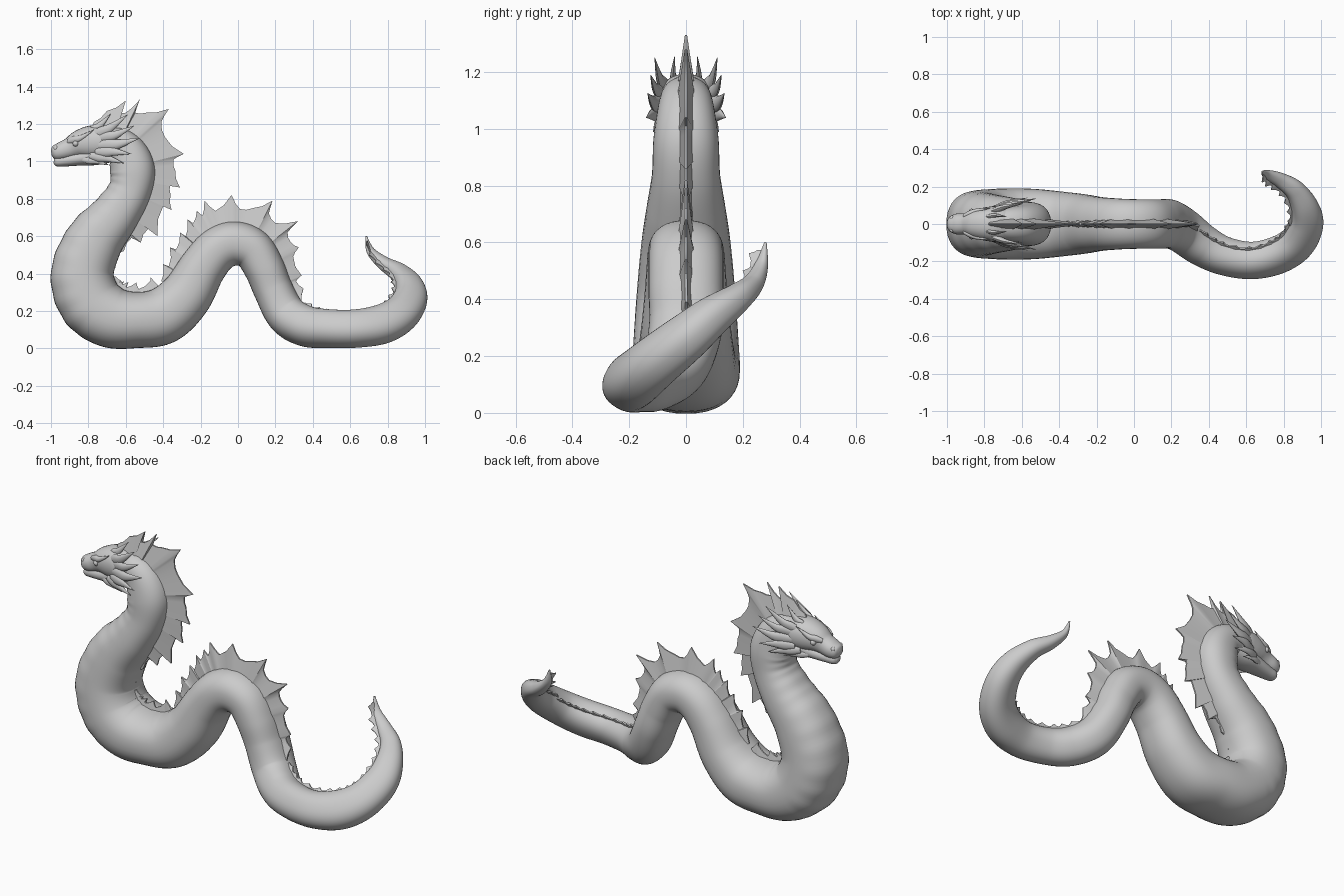
import bpy, bmesh, math
from mathutils import Vector

if "Cube" in bpy.data.objects:
    bpy.data.objects.remove(bpy.data.objects["Cube"])


def spline(rows, steps):
    """Catmull-Rom through rows of (x, y, z, r_back, r_side)."""
    pts = [rows[0]] + list(rows) + [rows[-1]]
    out = []
    for i in range(1, len(pts) - 2):
        for k in range(steps):
            t = k / steps
            out.append([0.5 * (2 * b + (c - a) * t + (2 * a - 5 * b + 4 * c - d) * t * t
                               + (3 * b - a - 3 * c + d) * t ** 3)
                        for a, b, c, d in zip(*pts[i - 1:i + 3])])
    out.append(list(rows[-1]))
    return out


def frames(rows):
    """Position, back direction, side direction and radii along a path."""
    P = [Vector(r[:3]) for r in rows]
    S = Vector((0, 1, 0))
    out = []
    for i, r in enumerate(rows):
        T = (P[min(i + 1, len(P) - 1)] - P[max(i - 1, 0)]).normalized()
        S = (S - T * S.dot(T)).normalized()
        out.append((P[i], T.cross(S), S, max(r[3], 0.001), max(r[4], 0.001)))
    return out


def tube(bm, fr, sides=12, power=2.0, ribs=None):
    """Loft superellipse rings along the frames."""
    rings = []
    for i, (p, n, s, rn, rs) in enumerate(fr):
        ring = []
        for k in range(sides):
            a = 2 * math.pi * k / sides
            c, d = math.cos(a), math.sin(a)
            u = math.copysign(abs(c) ** (2 / power), c)
            v = math.copysign(abs(d) ** (2 / power), d)
            g = 1.0
            if ribs and ribs[0] < i < ribs[1] and u < -0.3:
                g += 0.012 * math.sin(i * math.pi / 2.5) * (-u)
            ring.append(bm.verts.new(p + n * (rn * u * g) + s * (rs * v * g)))
        rings.append(ring)
    for a, b in zip(rings, rings[1:]):
        for k in range(sides):
            j = (k + 1) % sides
            bm.faces.new((a[k], a[j], b[j], b[k]))
    bm.faces.new(rings[0])
    bm.faces.new(rings[-1])


def finish(bm, name, angle=50):
    bmesh.ops.remove_doubles(bm, verts=bm.verts, dist=0.0002)
    bmesh.ops.recalc_face_normals(bm, faces=bm.faces)
    me = bpy.data.meshes.new(name)
    bm.to_mesh(me)
    bm.free()
    ob = bpy.data.objects.new(name, me)
    bpy.context.collection.objects.link(ob)
    bpy.ops.object.select_all(action='DESELECT')
    ob.select_set(True)
    bpy.context.view_layer.objects.active = ob
    bpy.ops.object.shade_smooth_by_angle(angle=math.radians(angle))
    return ob


# Body: neck, chest loop and hump lie in the y = 0 plane, the tail curls round
trunk = [(-.80, 1.09, .06, .06), (-.70, 1.10, .085, .085), (-.61, 1.06, .105, .10),
         (-.565, .96, .12, .115), (-.58, .84, .115, .12), (-.66, .71, .13, .14),
         (-.77, .57, .155, .16), (-.832, .40, .168, .175), (-.79, .25, .172, .185),
         (-.68, .168, .165, .19), (-.54, .152, .15, .188), (-.40, .175, .152, .175),
         (-.28, .28, .14, .16), (-.19, .43, .125, .145), (-.11, .525, .12, .138),
         (-.02, .56, .118, .133), (.075, .53, .112, .132), (.14, .43, .108, .132),
         (.19, .31, .105, .13)]
tail = [(.26, -.035, .18, .108, .12), (.36, -.11, .12, .106, .11), (.48, -.17, .106, .1, .1),
        (.63, -.195, .106, .1, .095), (.77, -.165, .13, .105, .093), (.87, -.10, .185, .1, .088),
        (.92, 0, .265, .092, .08), (.912, .09, .34, .075, .068), (.86, .18, .405, .055, .05),
        (.78, .235, .455, .04, .035), (.71, .265, .52, .025, .02), (.685, .28, .6, .004, .004)]
STEP = 10
body = frames(spline([(x, 0, z, a, b) for x, z, a, b in trunk] + tail, STEP))
bm = bmesh.new()
tube(bm, body, 40, 2.3, ribs=(30, 85))
finish(bm, "body")


def fin(name, pairs, base=0.04, edge=0.004):
    """Thin wedge from the spine (frame index) out to the jagged edge points."""
    full = []
    for (i, a), (j, b) in zip(pairs, pairs[1:]):
        m = (i + j) // 2
        mid = (a + b) / 2
        mid += (body[m][0] - mid).normalized() * 0.1 * (b - a).length
        full += [(i, a), (m, mid)]
    full.append(pairs[-1])
    bm = bmesh.new()
    rows = []
    for i, o in full:
        p, s = body[i][0], body[i][2]
        w = min(base, body[i][4] * 0.6)
        rows.append([bm.verts.new(q) for q in (p + s * w, o + s * edge, o - s * edge, p - s * w)])
    for a, b in zip(rows, rows[1:]):
        for k in range(3):
            bm.faces.new((a[k], a[k + 1], b[k + 1], b[k]))
    bm.faces.new(rows[0])
    bm.faces.new(rows[-1])
    finish(bm, name, 35)


def from_outline(outline, lo, hi):
    """Pair side-view outline points with the nearest spine frames, in order."""
    pairs = []
    for x, z in outline:
        o = Vector((x, 0, z))
        lo = min(range(lo, hi), key=lambda i: (Vector((body[i][0].x, 0, body[i][0].z)) - o).length)
        pairs.append((lo, o + Vector((0, body[lo][0].y, 0))))
    return pairs


def teeth(lo, hi, count, h0, h1, inward=0.0):
    """Regular small saw teeth along the back."""
    pairs = []
    for k in range(count * 2 + 1):
        f = k / (count * 2)
        i = round(lo + (hi - lo) * f)
        p, n, s, rn, rs = body[i]
        d = (Vector((.68, .06, p.z)) - p).normalized()
        n = n.lerp(d, inward * f).normalized()
        h = (h0 + (h1 - h0) * f) * (1.0 if k % 2 else 0.3)
        t = (body[min(i + 1, len(body) - 1)][0] - p).normalized()
        pairs.append((i, p + n * (rn + h) + t * (h * 0.5 if k % 2 else 0)))
    return pairs


# Dorsal fins
neck_edge = [(-.80, 1.16), (-.77, 1.21), (-.70, 1.27), (-.60, 1.325), (-.63, 1.26), (-.60, 1.26),
             (-.525, 1.33), (-.55, 1.26), (-.49, 1.26), (-.37, 1.28), (-.41, 1.21), (-.39, 1.13),
             (-.29, 1.04), (-.345, 1.01), (-.335, .95), (-.31, .86), (-.36, .88), (-.36, .82),
             (-.355, .74), (-.40, .76), (-.43, .60), (-.48, .64), (-.52, .565), (-.57, .59),
             (-.61, .52), (-.645, .50), (-.655, .43)]
hump_edge = [(-.41, .36), (-.40, .45), (-.37, .44), (-.365, .54), (-.33, .53), (-.31, .62),
             (-.28, .60), (-.27, .69), (-.24, .67), (-.22, .735), (-.19, .71), (-.18, .79),
             (-.12, .735), (-.035, .82), (.01, .745), (.08, .75), (.185, .79), (.165, .72),
             (.20, .67), (.32, .68), (.265, .62), (.28, .57), (.325, .54), (.295, .49),
             (.34, .39), (.31, .36), (.35, .32), (.34, .25)]
fin("neck_fin", from_outline(neck_edge, 0, 80))
fin("hollow_fin", teeth(72, 116, 6, .03, .06))
fin("hump_fin", from_outline(hump_edge, 110, 200))
fin("tail_fin", teeth(192, 250, 10, .022, .02, .3), .03)
fin("tail_tip_fin", teeth(250, 296, 7, .02, .035, .9), .02, .003)

# Head: skull and lower jaw
skull = [(-.998, 0, 1.045, .014, .016), (-.985, 0, 1.047, .036, .04), (-.95, 0, 1.053, .048, .055),
         (-.90, 0, 1.07, .056, .058), (-.85, 0, 1.09, .075, .076), (-.79, 0, 1.10, .09, .09),
         (-.72, 0, 1.10, .09, .095), (-.62, 0, 1.08, .07, .075)]
jaw = [(-.985, 0, 1.0, .01, .014), (-.97, 0, 1.0, .027, .034), (-.92, 0, 1.005, .032, .045),
       (-.85, 0, 1.015, .038, .06), (-.76, 0, 1.03, .05, .075), (-.66, 0, 1.05, .05, .07)]
bm = bmesh.new()
tube(bm, frames(spline(skull, 6)), 28, 2.2)
finish(bm, "skull")
bm = bmesh.new()
tube(bm, frames(spline(jaw, 6)), 24, 2.2)
finish(bm, "lower_jaw")


def spikes(name, rows, flat=0.55):
    """Mirrored, slightly curved blades: base, tip, radius."""
    bm = bmesh.new()
    for b, t, r in rows:
        for sg in (1, -1):
            b2 = Vector((b[0], b[1] * sg, b[2]))
            t2 = Vector((t[0], t[1] * sg, t[2]))
            m = (b2 + t2) / 2 + Vector((0, sg * .008, -.012 if t2.z > b2.z else .006))
            path = [(*b2, r * .7, r * flat * .7), (*b2.lerp(m, .5), r, r * flat),
                    (*m, r * .75, r * flat * .75), (*t2, .001, .001)]
            tube(bm, frames(spline(path, 4)), 10)
    finish(bm, name)


# Swept-back horns, cheek frill and brows
spikes("horns", [((-.80, .035, 1.15), (-.68, .04, 1.255), .024),
                 ((-.78, .06, 1.13), (-.59, .11, 1.25), .03),
                 ((-.75, .075, 1.12), (-.555, .125, 1.19), .028)])
spikes("cheek_frill", [((-.75, .08, 1.085), (-.525, .135, 1.125), .032),
                       ((-.76, .08, 1.05), (-.57, .14, 1.04), .028),
                       ((-.79, .07, 1.03), (-.61, .115, .99), .026),
                       ((-.83, .055, 1.01), (-.69, .085, .98), .02)])
spikes("brows", [((-.91, .042, 1.105), (-.77, .085, 1.17), .02)], .8)

# Eyes and nostrils
for name, loc, size in (("eye", (-.868, .066, 1.095), .016), ("nostril", (-.972, .032, 1.07), .014)):
    for sg, side in ((1, "left"), (-1, "right")):
        bpy.ops.mesh.primitive_uv_sphere_add(segments=16, ring_count=10, radius=size,
                                             location=(loc[0], loc[1] * sg, loc[2]))
        bpy.context.object.name = name + "_" + side
        bpy.ops.object.shade_smooth()
